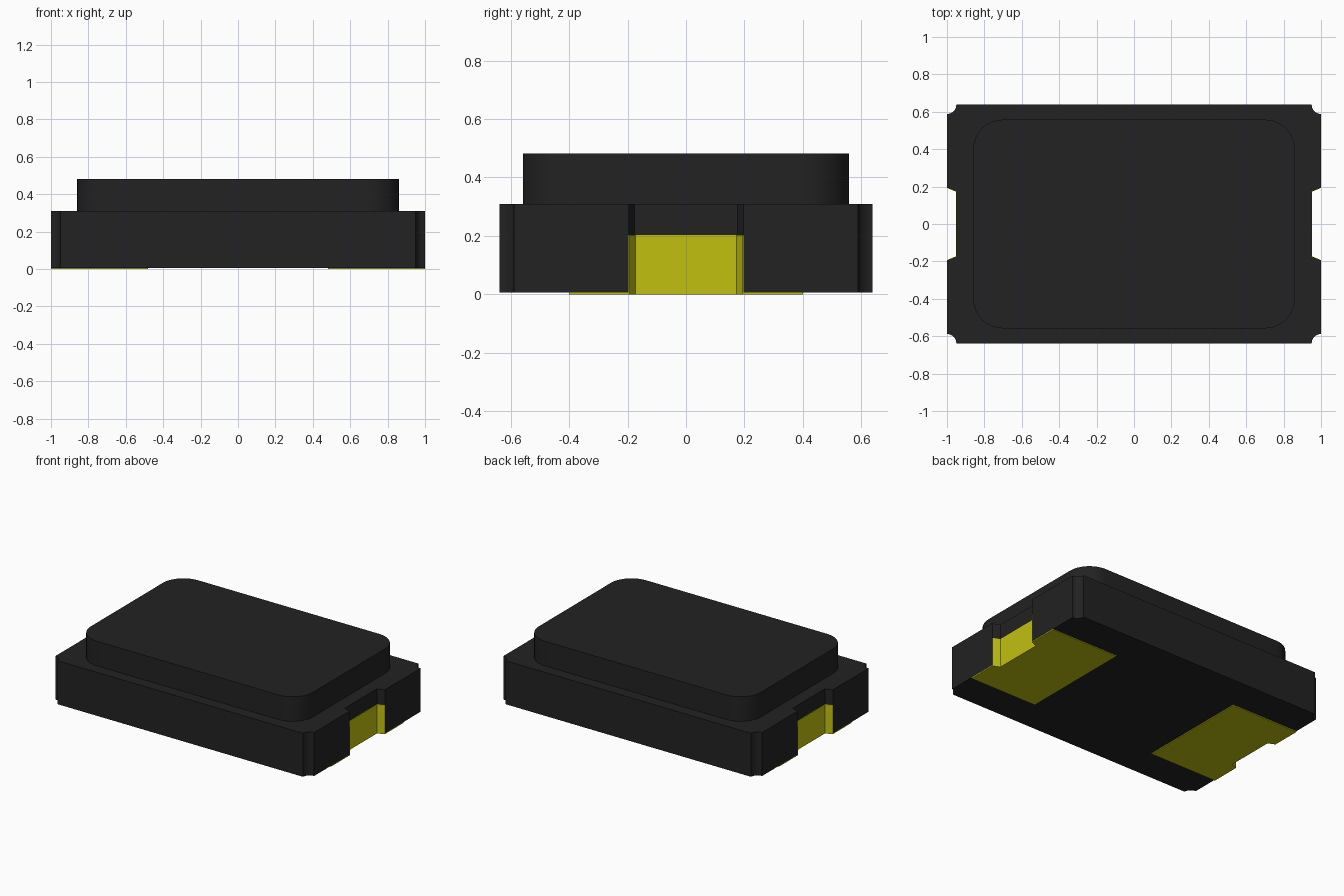
import bpy, bmesh, math

if "Cube" in bpy.data.objects:
    bpy.data.objects.remove(bpy.data.objects["Cube"])


def material(name, rgb):
    m = bpy.data.materials.new(name)
    m.diffuse_color = (*rgb, 1)
    m.use_nodes = True
    m.node_tree.nodes["Principled BSDF"].inputs["Base Color"].default_value = m.diffuse_color
    return m


BLACK = material("charcoal ceramic", (0.016, 0.016, 0.016))
GOLD = material("yellow gold contact", (0.53, 0.53, 0.005))


def arc(cx, cy, r, a0, a1, n):
    return [(cx + r * math.cos(math.radians(a0 + (a1 - a0) * i / n)),
             cy + r * math.sin(math.radians(a0 + (a1 - a0) * i / n))) for i in range(n + 1)]


def extrude(name, outline, z0, z1, mat):
    """Solid prism from a flat outline."""
    bm = bmesh.new()
    face = bm.faces.new([bm.verts.new((x, y, z0)) for x, y in outline])
    new = bmesh.ops.extrude_face_region(bm, geom=[face])["geom"]
    bmesh.ops.translate(bm, vec=(0, 0, z1 - z0),
                        verts=[v for v in new if isinstance(v, bmesh.types.BMVert)])
    bmesh.ops.recalc_face_normals(bm, faces=bm.faces)
    me = bpy.data.meshes.new(name)
    bm.to_mesh(me)
    bm.free()
    me.materials.append(mat)
    ob = bpy.data.objects.new(name, me)
    bpy.context.collection.objects.link(ob)
    bpy.ops.object.select_all(action='DESELECT')
    ob.select_set(True)
    bpy.context.view_layer.objects.active = ob
    bpy.ops.object.shade_smooth_by_angle(angle=math.radians(30))
    return ob


def flip(points):
    return [(-x, -y) for x, y in points]


HX, HY, R = 1.0, 0.638, 0.05
BASE, SHOULDER, TOP = 0.006, 0.31, 0.482
notch = [(HX, -0.196), (0.95, -0.176), (0.95, 0.176), (HX, 0.196)]

# Body with scooped corners and a notch at each end
half = (arc(HX, -HY, R, 180, 90, 8) + notch + arc(HX, HY, R, 270, 180, 8))
extrude("body", half + flip(half), BASE, SHOULDER, BLACK)

# Raised lid with rounded corners
LX, LY, LR = 0.86, 0.558, 0.16
lid = []
for sx, sy, a in ((1, 1, 0), (-1, 1, 90), (-1, -1, 180), (1, -1, 270)):
    lid += arc(sx * (LX - LR), sy * (LY - LR), LR, a, a + 90, 12)
extrude("lid", lid, SHOULDER, TOP, BLACK)

# Bottom pads and the plating that climbs each end notch
pad = [(0.48, -0.4), (HX, -0.4)] + notch + [(HX, 0.4), (0.48, 0.4)]
T = 0.003
plating = notch + [(HX, 0.196 - T), (0.95 + T, 0.176 - T),
                   (0.95 + T, -0.176 + T), (HX, -0.196 + T)]
for side, place in (("right", list), ("left", flip)):
    extrude(side + "_bottom_pad", place(pad), 0, BASE, GOLD)
    extrude(side + "_notch_plating", place(plating), 0, 0.203, GOLD)
